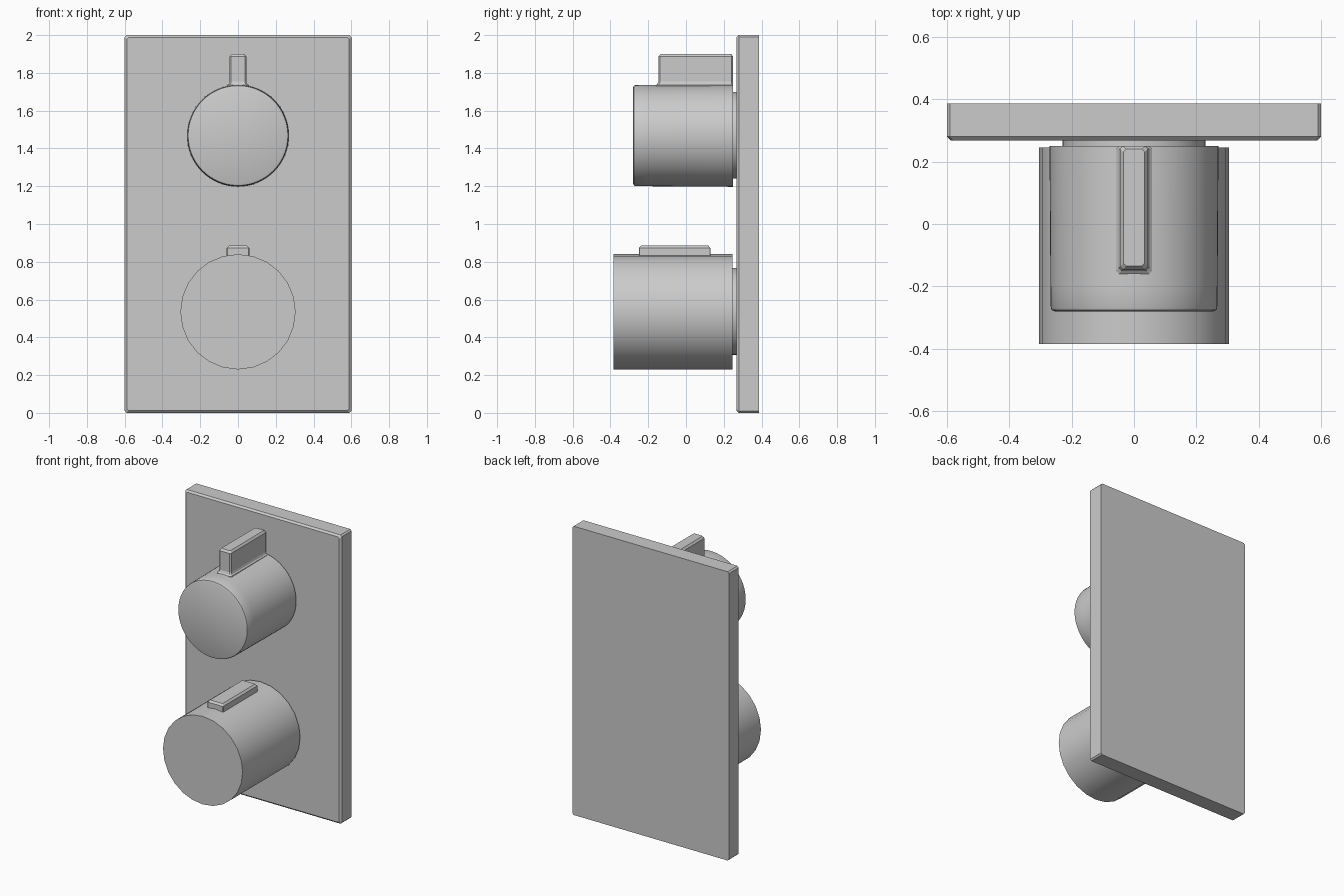
import bpy, math

if "Cube" in bpy.data.objects:
    bpy.data.objects.remove(bpy.data.objects["Cube"])

def loft(name, rings, smooth=None):
    """Join equal-length vertex rings into a closed solid."""
    n = len(rings[0])
    verts = [p for ring in rings for p in ring]
    faces = [(a * n + i, a * n + (i + 1) % n, (a + 1) * n + (i + 1) % n, (a + 1) * n + i)
             for a in range(len(rings) - 1) for i in range(n)]
    faces += [tuple(reversed(range(n))), tuple(range(len(verts) - n, len(verts)))]
    me = bpy.data.meshes.new(name)
    me.from_pydata(verts, [], faces)
    ob = bpy.data.objects.new(name, me)
    bpy.context.collection.objects.link(ob)
    bpy.ops.object.select_all(action='DESELECT')
    ob.select_set(True)
    bpy.context.view_layer.objects.active = ob
    bpy.ops.object.mode_set(mode='EDIT')
    bpy.ops.mesh.select_all(action='SELECT')
    bpy.ops.mesh.normals_make_consistent(inside=False)
    bpy.ops.object.mode_set(mode='OBJECT')
    if smooth:
        bpy.ops.object.shade_smooth_by_angle(angle=math.radians(smooth))
    return ob

def turned(name, zc, profile, sides):
    """Round part along y from (y, radius) pairs."""
    ang = [2 * math.pi * i / sides for i in range(sides)]
    return loft(name, [[(r * math.cos(a), y, zc + r * math.sin(a)) for a in ang]
                       for y, r in profile], 30)

def rect(a0, a1, b0, b1, c):
    """Rectangle outline with corners cut by c."""
    return [(a0 + c, b0), (a1 - c, b0), (a1, b0 + c), (a1, b1 - c),
            (a1 - c, b1), (a0 + c, b1), (a0, b1 - c), (a0, b0 + c)]

# Wall plate, chamfered towards the front
loft("wall_plate", [[(x, y, z) for x, z in rect(-.6 + i, .6 - i, i, 2 - i, .01)]
                    for y, i in ((.387, 0), (.28, 0), (.268, .012))])

# Upper knob with slight taper and rounded front rim
turned("upper_knob", 1.468, [(.25, .271), (-.2, .268), (-.268, .267), (-.276, .264), (-.28, .255)], 64)
turned("upper_neck", 1.47, [(.28, .23), (.24, .23)], 48)

# Lever on the upper knob with flared foot and chamfered top
loft("upper_lever", [[(x, y, z) for x, y in rect(-w, w, f, b, .009)]
                     for z, w, f, b in ((1.70, .058, -.16, .25), (1.735, .057, -.16, .25),
                                        (1.742, .049, -.151, .25), (1.755, .045, -.146, .25),
                                        (1.886, .045, -.146, .25), (1.9, .034, -.135, .24))])

# Lower knob, coarser cylinder
turned("lower_knob", .535, [(.245, .305), (-.385, .305)], 24)
turned("lower_neck", .537, [(.28, .23), (.24, .23)], 48)

# Grip tab on the lower knob
loft("lower_tab", [[(x, y, z) for x, y in rect(-w, w, f, b, .004)]
                   for z, w, f, b in ((.81, .06, -.25, .13), (.872, .06, -.25, .13),
                                      (.885, .048, -.238, .118))])
